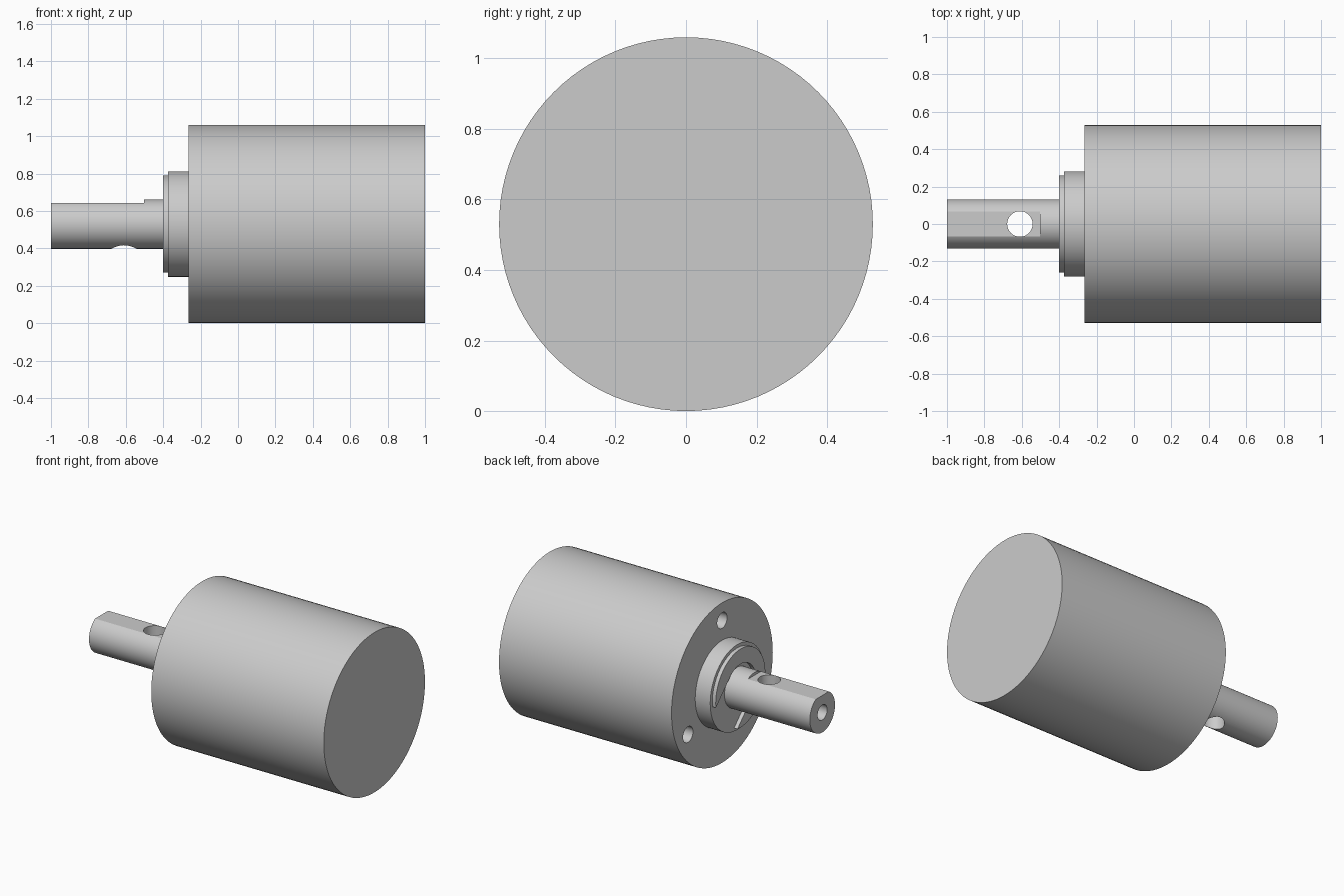
import bpy, bmesh
from math import sin, cos, pi, radians, acos
from mathutils import Matrix, Vector

if "Cube" in bpy.data.objects:
    bpy.data.objects.remove(bpy.data.objects["Cube"])

AXIS_Z = 0.53  # height of the shared turning axis


def add_object(name, bm):
    bmesh.ops.recalc_face_normals(bm, faces=bm.faces)
    mesh = bpy.data.meshes.new(name)
    bm.to_mesh(mesh)
    bm.free()
    obj = bpy.data.objects.new(name, mesh)
    bpy.context.collection.objects.link(obj)
    return obj


def lathe(name, profile, steps=96):
    """Turn (x, radius) points around the horizontal axis."""
    bm = bmesh.new()
    verts = [bm.verts.new((x, 0, AXIS_Z + r)) for x, r in profile]
    edges = [bm.edges.new(pair) for pair in zip(verts, verts[1:])]
    bmesh.ops.spin(bm, geom=verts + edges, cent=(0, 0, AXIS_Z), axis=(1, 0, 0),
                   angle=2 * pi, steps=steps, use_duplicate=False)
    bmesh.ops.remove_doubles(bm, verts=bm.verts, dist=1e-5)
    return add_object(name, bm)


def drill(name, centre, radius, length, along_x=True):
    bm = bmesh.new()
    turn = Matrix.Rotation(pi / 2, 4, 'Y') if along_x else Matrix()
    bmesh.ops.create_cone(bm, cap_ends=True, segments=48, radius1=radius, radius2=radius,
                          depth=length, matrix=Matrix.Translation(centre) @ turn)
    return add_object(name, bm)


def cut(target, cutters):
    """Subtract every cutter, then remove the cutters."""
    bpy.context.view_layer.objects.active = target
    for cutter in cutters:
        cutter.hide_render = True
        mod = target.modifiers.new("cut", 'BOOLEAN')
        mod.operation, mod.solver, mod.object = 'DIFFERENCE', 'EXACT', cutter
        bpy.ops.object.modifier_apply(modifier=mod.name)
        bpy.data.objects.remove(cutter)


def smooth(obj):
    bpy.ops.object.select_all(action='DESELECT')
    obj.select_set(True)
    bpy.context.view_layer.objects.active = obj
    bpy.ops.object.shade_smooth_by_angle(angle=radians(30))


# Housing with raised boss and three mounting holes
housing = lathe("housing", [(1, 0), (1, 0.53), (-0.265, 0.53), (-0.265, 0.282),
                            (-0.375, 0.282), (-0.375, 0)])
angles = [radians(90 + 120 * i) for i in range(3)]
cut(housing, [drill("mounting_hole", (-0.265, 0.413 * cos(a), AXIS_Z + 0.413 * sin(a)), 0.052, 0.3)
              for a in angles])

# Output shaft with flat, cross hole and end bore
shaft = lathe("output_shaft", [(-0.375, 0), (-0.375, 0.132), (-1, 0.132), (-1, 0)])
bm = bmesh.new()
bmesh.ops.create_cube(bm, size=1, matrix=Matrix.Translation((-0.802, 0, 0.743))
                      @ Matrix.Diagonal((0.6, 0.5, 0.2, 1)))
cut(shaft, [add_object("flat_cutter", bm),
            drill("cross_hole", (-0.61, 0, AXIS_Z), 0.068, 0.6, along_x=False),
            drill("end_bore", (-1, 0, AXIS_Z), 0.05, 0.4)])

# Retaining clip: U-shaped plate whose slot opens diagonally downward
OUTER, SLOT = 0.26, 0.16
mouth = pi / 2 - acos(SLOT / OUTER)
outline = []
for i in range(73):
    a = mouth + (2 * pi - 2 * mouth) * i / 72
    outline.append((OUTER * cos(a), OUTER * sin(a)))
for i in range(33):
    a = 1.5 * pi - pi * i / 32
    outline.append((SLOT * cos(a), SLOT * sin(a)))
bm = bmesh.new()
tilt = Matrix.Rotation(radians(-45), 2)
points = [tilt @ Vector(p) for p in outline]
face = bm.faces.new([bm.verts.new((-0.4, p.x, AXIS_Z + p.y)) for p in points])
walls = bmesh.ops.extrude_face_region(bm, geom=[face], use_keep_orig=True)
bmesh.ops.translate(bm, vec=(0.025, 0, 0),
                    verts=[g for g in walls["geom"] if isinstance(g, bmesh.types.BMVert)])
clip = add_object("retaining_clip", bm)

for part in (housing, shaft, clip):
    smooth(part)
